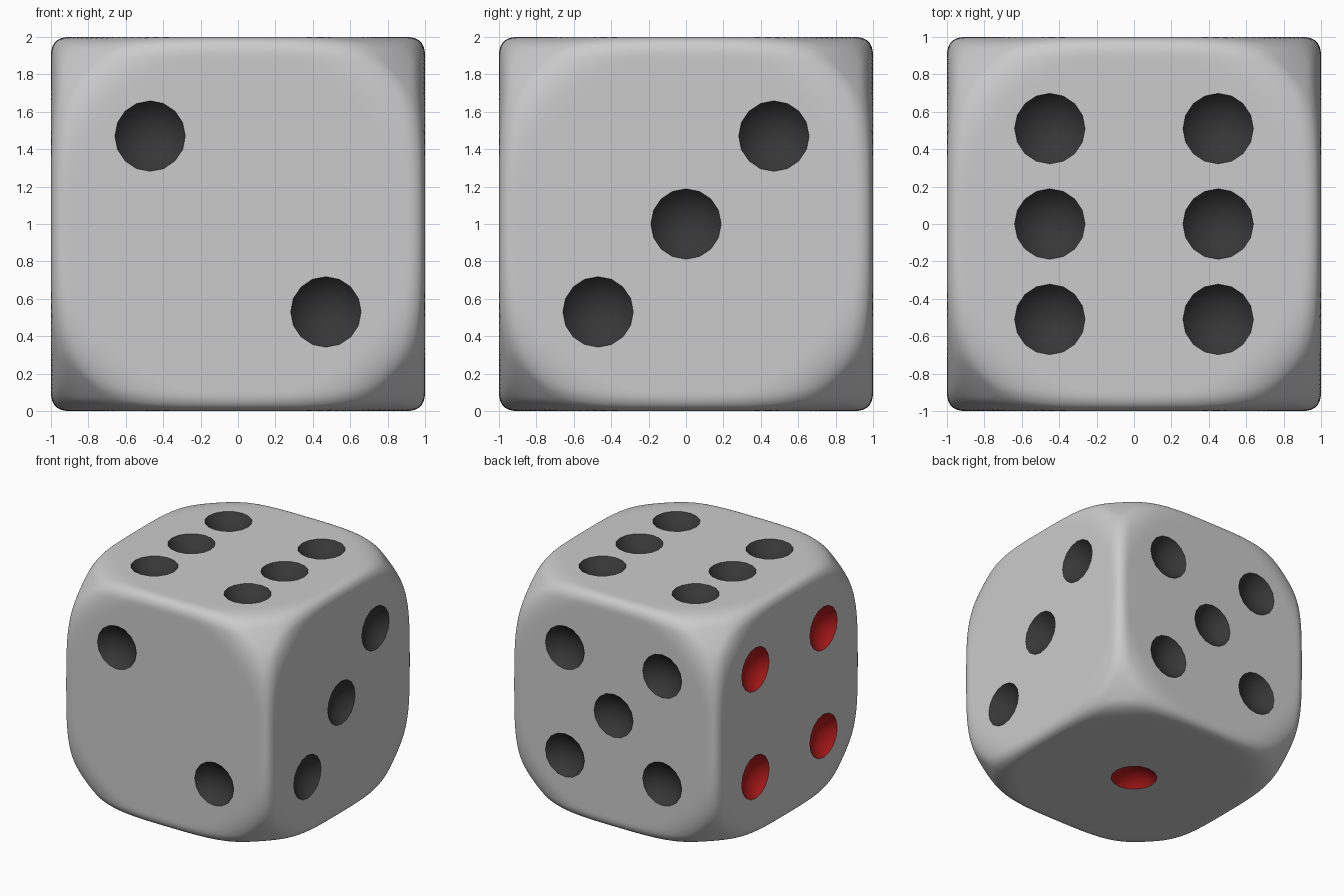
import bpy, bmesh, math
from mathutils import Vector

if "Cube" in bpy.data.objects:
    bpy.data.objects.remove(bpy.data.objects["Cube"])

PIP_R, BALL_R = 0.19, 0.24           # rim radius and radius of the scooping ball
CORNER_R = 1.485                     # sphere that rounds off the cube corners


def material(name, color):
    m = bpy.data.materials.new(name)
    m.diffuse_color = color
    m.use_nodes = True
    m.node_tree.nodes["Principled BSDF"].inputs["Base Color"].default_value = m.diffuse_color
    return m


def add_object(name, bm, mats):
    me = bpy.data.meshes.new(name)
    bm.to_mesh(me)
    bm.free()
    for m in mats:
        me.materials.append(m)
    ob = bpy.data.objects.new(name, me)
    bpy.context.collection.objects.link(ob)
    return ob


def smooth_max(a, b, k):
    return max(a, b) + max(k - abs(a - b), 0) ** 2 / (4 * k)


mats = [None, material("dark_pip", (0.038, 0.038, 0.038, 1)),
        material("red_pip", (0.44, 0.01, 0.01, 1))]

# Body: cube with small edge fillets, blended with a sphere at the corners
bm = bmesh.new()
bmesh.ops.create_cube(bm, size=2)
bmesh.ops.subdivide_edges(bm, edges=bm.edges[:], cuts=63, use_grid_fill=True)
for v in bm.verts:
    p = Vector([0.4 * c + 0.6 * math.sin(c * math.pi / 2) for c in v.co])
    a, b, c = sorted(abs(t) for t in p)
    cube = smooth_max(smooth_max(c, b, 0.1), a, 0.1)
    v.co = p / smooth_max(cube, p.length / CORNER_R, 0.08) + Vector((0, 0, 1))
body = add_object("die_body", bm, mats)

# Pips: (face normal, face u axis, face v axis, colour index, pip positions)
d = 0.47
X, Y, Z = Vector((1, 0, 0)), Vector((0, 1, 0)), Vector((0, 0, 1))
four = [(a, b) for a in (-d, d) for b in (-d, d)]
faces = [
    (-Z, X, Y, 2, [(0, 0)]),
    (-Y, X, Z, 1, [(-d, d), (d, -d)]),
    (X, Y, Z, 1, [(-d, -d), (0, 0), (d, d)]),
    (-X, Y, Z, 2, four),
    (Y, X, Z, 1, four + [(0, 0)]),
    (Z, X, Y, 1, [(a, b) for a in (-0.45, 0.45) for b in (-0.51, 0, 0.51)]),
]
height = 1 + math.sqrt(BALL_R ** 2 - PIP_R ** 2)
bm = bmesh.new()
for n, u, w, index, spots in faces:
    turn = Z.rotation_difference(n).to_matrix().to_4x4()
    for a, b in spots:
        start = len(bm.faces)
        turn.translation = n * height + u * a + w * b + Z
        bmesh.ops.create_uvsphere(bm, u_segments=16, v_segments=16,
                                  radius=BALL_R, matrix=turn)
        bm.faces.ensure_lookup_table()
        for f in bm.faces[start:]:
            f.material_index = index
cutter = add_object("pip_cutter", bm, mats)
cutter.hide_render = True

# Scoop the pips out of the body
mod = body.modifiers.new("pips", 'BOOLEAN')
mod.operation = 'DIFFERENCE'
mod.solver = 'EXACT'
mod.object = cutter
bpy.context.view_layer.objects.active = body
body.select_set(True)
bpy.ops.object.modifier_apply(modifier=mod.name)
bpy.data.objects.remove(cutter)
bpy.ops.object.shade_smooth_by_angle(angle=math.radians(30))
